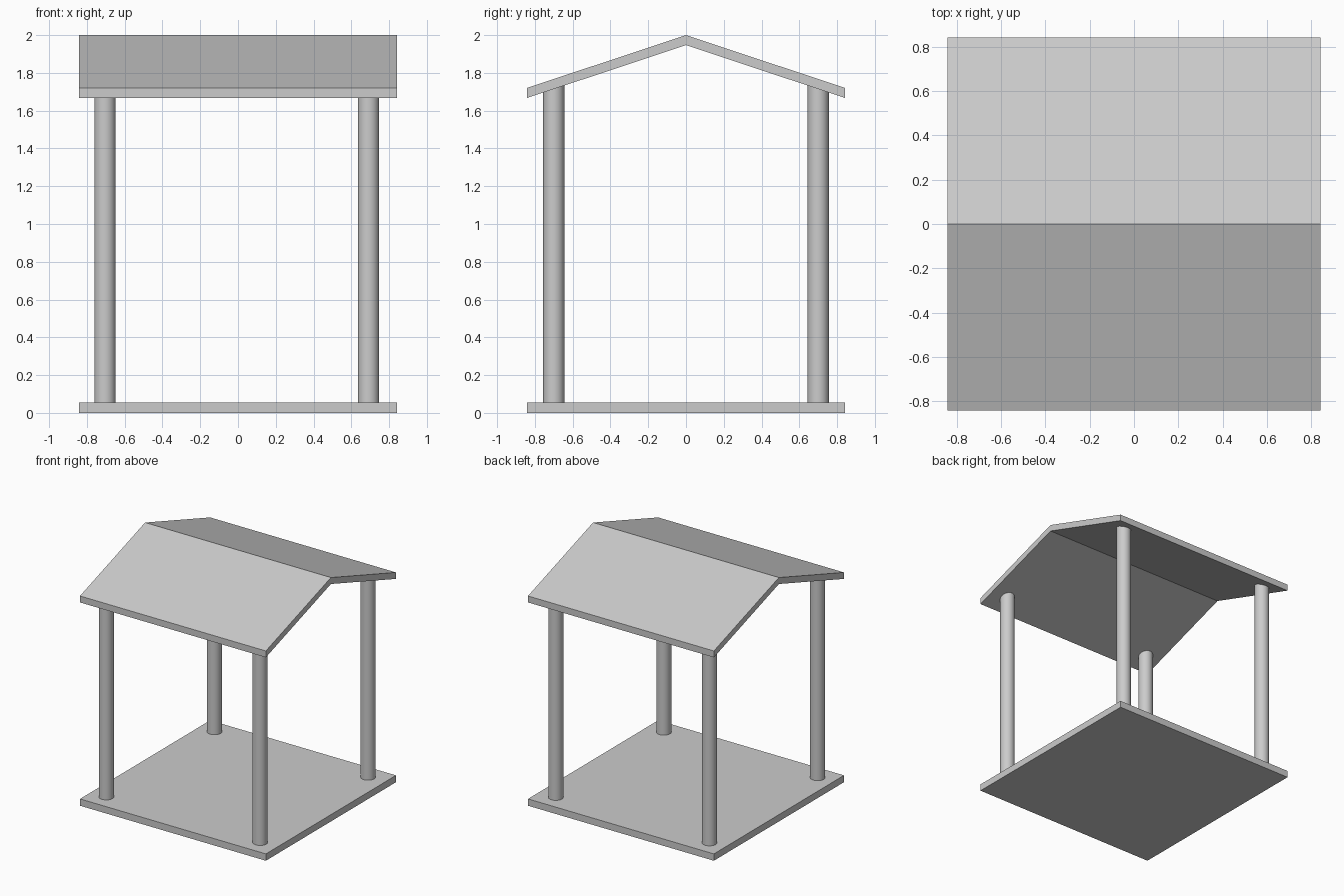
import bpy
import math

if "Cube" in bpy.data.objects:
    bpy.data.objects.remove(bpy.data.objects["Cube"])

HALF = 0.843          # half width of floor and roof
FLOOR_TOP = 0.056


def extrude_profile(name, profile):
    """Extrude a closed (y, z) profile along x across the full width."""
    n = len(profile)
    verts = [(x, y, z) for x in (-HALF, HALF) for y, z in profile]
    faces = [(i, i + n, (i + 1) % n + n, (i + 1) % n) for i in range(n)]
    # end caps split at the ridge when the profile is a bent strip
    half = n // 2
    for i in range(half - 1):
        cap = (i, i + 1, n - 2 - i, n - 1 - i)
        faces.append(cap)
        faces.append(tuple(v + n for v in reversed(cap)))
    mesh = bpy.data.meshes.new(name)
    mesh.from_pydata(verts, [], faces)
    obj = bpy.data.objects.new(name, mesh)
    bpy.context.collection.objects.link(obj)
    bpy.context.view_layer.objects.active = obj
    obj.select_set(True)
    bpy.ops.object.mode_set(mode='EDIT')
    bpy.ops.mesh.select_all(action='SELECT')
    bpy.ops.mesh.normals_make_consistent(inside=False)
    bpy.ops.object.mode_set(mode='OBJECT')
    obj.select_set(False)
    return obj


def add_post(name, x, y, bottom, top):
    bpy.ops.mesh.primitive_cylinder_add(
        vertices=32, radius=0.056, depth=top - bottom,
        location=(x, y, (top + bottom) / 2))
    bpy.context.object.name = name
    bpy.ops.object.shade_smooth_by_angle(angle=math.radians(30))


# Floor slab
extrude_profile("floor", [(-HALF, 0), (HALF, 0), (HALF, FLOOR_TOP), (-HALF, FLOOR_TOP)])

# Gabled roof: bent strip of even thickness
extrude_profile("roof", [(-HALF, 1.667), (0, 1.947), (HALF, 1.667),
                         (HALF, 1.72), (0, 2.0), (-HALF, 1.72)])

# Four corner posts, tops buried in the roof
for side, x in (("left", -0.704), ("right", 0.691)):
    for end, y in (("front", -0.70), ("back", 0.70)):
        add_post(f"{end}_{side}_post", x, y, FLOOR_TOP, 1.742)
